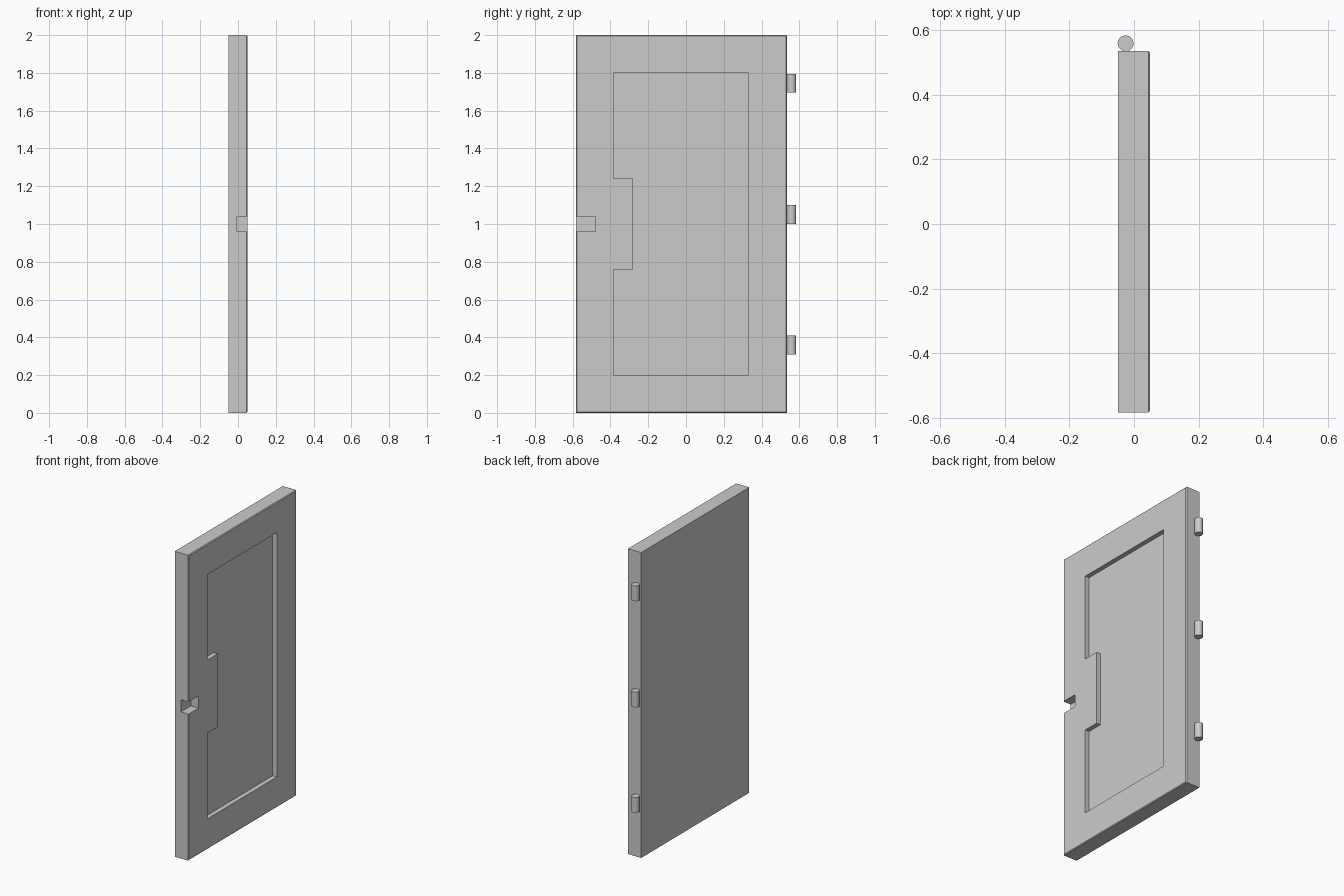
import bpy, bmesh

if "Cube" in bpy.data.objects:
    bpy.data.objects.remove(bpy.data.objects["Cube"])

Y0, Y1, H, T = -0.583, 0.535, 2.0, 0.05   # leaf extents, height, half thickness


def prism(name, profile, x0, x1):
    """Extrude a (y, z) outline along x."""
    bm = bmesh.new()
    face = bm.faces.new([bm.verts.new((x0, y, z)) for y, z in profile])
    res = bmesh.ops.extrude_face_region(bm, geom=[face])
    verts = [g for g in res["geom"] if isinstance(g, bmesh.types.BMVert)]
    bmesh.ops.translate(bm, verts=verts, vec=(x1 - x0, 0, 0))
    bmesh.ops.recalc_face_normals(bm, faces=bm.faces)
    mesh = bpy.data.meshes.new(name)
    bm.to_mesh(mesh)
    bm.free()
    obj = bpy.data.objects.new(name, mesh)
    bpy.context.collection.objects.link(obj)
    return obj


def rect(y0, y1, z0, z1):
    return [(y0, z0), (y1, z0), (y1, z1), (y0, z1)]


def carve(target, cutter):
    """Subtract the cutter, then remove it."""
    mod = target.modifiers.new("carve", 'BOOLEAN')
    mod.object, mod.operation, mod.solver = cutter, 'DIFFERENCE', 'EXACT'
    cutter.hide_render = True
    bpy.context.view_layer.objects.active = target
    bpy.ops.object.modifier_apply(modifier=mod.name)
    bpy.data.objects.remove(cutter)


# Door leaf with a fine bevel around its panelled face
door = prism("door_leaf", rect(Y0, Y1, 0, H), -T, T)
bm = bmesh.new()
bm.from_mesh(door.data)
rim = [e for e in bm.edges if all(v.co.x > 0 for v in e.verts)]
bmesh.ops.bevel(bm, geom=rim, offset=0.005, segments=1, affect='EDGES')
bm.to_mesh(door.data)
bm.free()

# Recessed panel, stepped around the latch
carve(door, prism("panel_cutter", [
    (-0.385, 0.2), (0.33, 0.2), (0.33, 1.8), (-0.385, 1.8),
    (-0.385, 1.24), (-0.28, 1.24), (-0.28, 0.76), (-0.385, 0.76)], 0.02, 0.1))

# Latch notch in the opening edge
carve(door, prism("notch_cutter", rect(-0.7, -0.48, 0.96, 1.04), -0.005, 0.1))

# Hinge barrels
for name, z in (("lower", 0.36), ("middle", 1.05), ("upper", 1.745)):
    bpy.ops.mesh.primitive_cylinder_add(vertices=32, radius=0.0245, depth=0.1,
                                        location=(-0.026, 0.559, z))
    bpy.context.object.name = name + "_hinge"
    bpy.ops.object.shade_smooth_by_angle()
